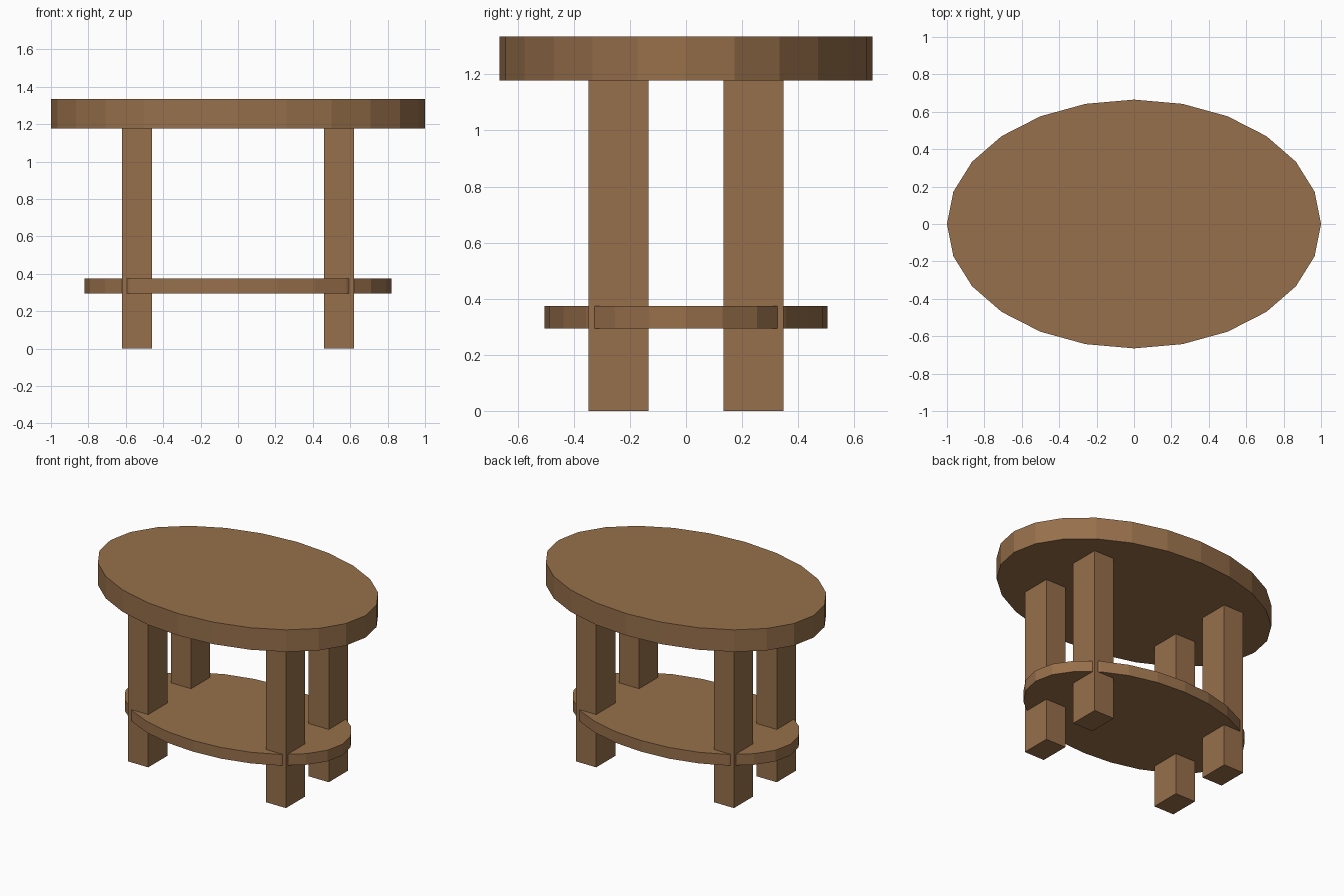
import bpy

# Remove the default cube
cube = bpy.data.objects.get("Cube")
if cube:
    bpy.data.objects.remove(cube, do_unlink=True)

# Single wood colour
wood = bpy.data.materials.new("warm brown wood")
wood.use_nodes = True
colour = (0.31, 0.16, 0.07, 1)
wood.diffuse_color = colour
wood.node_tree.nodes["Principled BSDF"].inputs["Base Color"].default_value = colour


def finish(name, size):
    """Name, scale and colour the active primitive."""
    obj = bpy.context.object
    obj.name = name
    obj.scale = size
    bpy.ops.object.transform_apply(location=False, rotation=False, scale=True)
    obj.data.materials.append(wood)


def oval_board(name, rx, ry, bottom, top):
    """Flat-sided oval slab between two heights."""
    bpy.ops.mesh.primitive_cylinder_add(
        vertices=24, radius=1, depth=1, location=(0, 0, (bottom + top) / 2))
    finish(name, (rx, ry, top - bottom))


# Table top and lower shelf
oval_board("table_top", 1.0, 0.665, 1.178, 1.334)
oval_board("lower_shelf", 0.82, 0.505, 0.295, 0.374)

# Four rectangular legs
for side, sx in (("left", 1), ("right", -1)):
    for end, sy in (("front", -1), ("back", 1)):
        bpy.ops.mesh.primitive_cube_add(size=1, location=(sx * 0.54, sy * 0.24, 0.59))
        finish(f"{end}_{side}_leg", (0.158, 0.214, 1.18))
